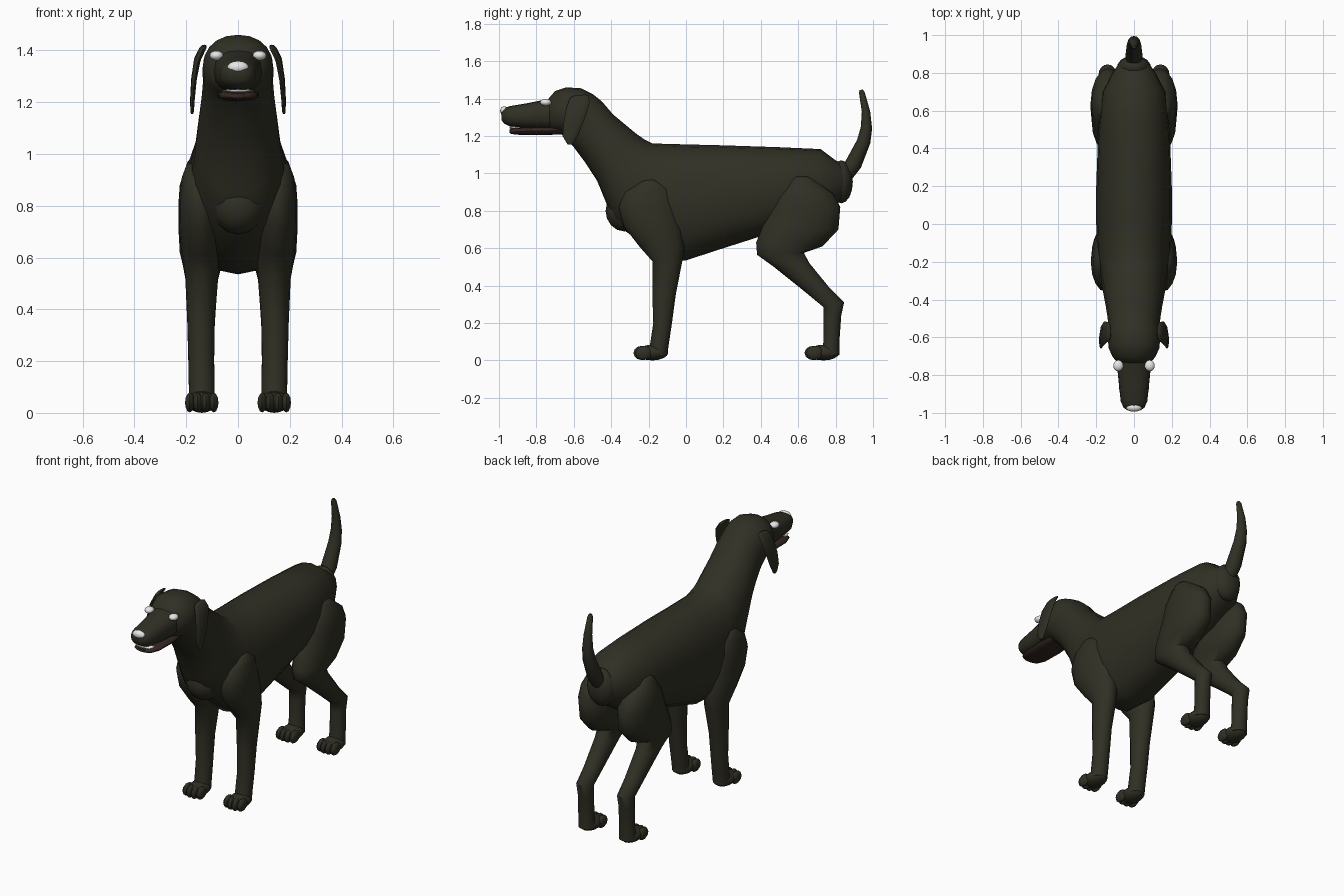
import bpy
import bmesh
from math import sin, cos, pi, radians, copysign
from mathutils import Vector

old = bpy.data.objects.get("Cube")
if old:
    bpy.data.objects.remove(old, do_unlink=True)


def make_material(name, colour):
    mat = bpy.data.materials.new(name)
    mat.use_nodes = True
    mat.diffuse_color = (*colour, 1)
    mat.node_tree.nodes["Principled BSDF"].inputs["Base Color"].default_value = (*colour, 1)
    return mat


COAT = make_material("dark olive coat", (.03, .029, .018))
LIP = make_material("dark brown lip", (.034, .02, .015))
WHITE = make_material("white", (.8, .8, .8))


def finish(name, bm, material):
    """Turn a bmesh into a smooth-shaded, single-colour object."""
    bmesh.ops.recalc_face_normals(bm, faces=bm.faces)
    mesh = bpy.data.meshes.new(name)
    bm.to_mesh(mesh)
    bm.free()
    mesh.materials.append(material)
    obj = bpy.data.objects.new(name, mesh)
    bpy.context.collection.objects.link(obj)
    bpy.ops.object.select_all(action='DESELECT')
    obj.select_set(True)
    bpy.context.view_layer.objects.active = obj
    bpy.ops.object.shade_smooth_by_angle(angle=radians(50))
    return obj


def soft(value, power):
    return copysign(abs(value) ** power, value)


def loft(name, rows, material=COAT, side=1, sides=16, bulge=(0, 0), power=1):
    """Skin rings, each spanning two side-profile points (y, z, y, z),
    with a half width and an optional sideways centre."""
    rings = []
    for ya, za, yb, zb, width, *offset in rows:
        x = side * offset[0] if offset else 0
        a, b = Vector((x, ya, za)), Vector((x, yb, zb))
        rings.append(((a + b) / 2, (a - b) / 2, width))

    # Smaller rings round off the ends
    def cap(end, inner, depth):
        centre, axis, width = end
        push = (centre - inner[0]).normalized() * depth
        return (centre + push, axis * .6, width * .6)

    rings = [cap(rings[0], rings[1], bulge[0]), *rings,
             cap(rings[-1], rings[-2], bulge[1])]
    bm = bmesh.new()
    loops = []
    for centre, axis, width in rings:
        loop = []
        for i in range(sides):
            t = 2 * pi * i / sides
            across = Vector((width * soft(sin(t), power), 0, 0))
            loop.append(bm.verts.new(centre + axis * soft(cos(t), power) + across))
        loops.append(loop)
    for low, high in zip(loops, loops[1:]):
        for i in range(sides):
            j = (i + 1) % sides
            bm.faces.new((low[i], low[j], high[j], high[i]))
    bm.faces.new(loops[0])
    bm.faces.new(loops[-1])
    return finish(name, bm, material)


def ball(name, centre, radii, material=COAT, segments=14):
    bm = bmesh.new()
    bmesh.ops.create_uvsphere(bm, u_segments=segments, v_segments=segments // 2 + 1, radius=1)
    bmesh.ops.scale(bm, vec=radii, verts=bm.verts)
    bmesh.ops.translate(bm, vec=centre, verts=bm.verts)
    return finish(name, bm, material)


# Trunk, neck and skull as one skin, from rump to brow
loft("body", [
    (.86, 1.04, .87, .88, .07),
    (.8, 1.07, .78, .82, .12),
    (.72, 1.13, .66, .74, .17),
    (.5, 1.14, .45, .68, .19),
    (.2, 1.15, .2, .6, .2),
    (0, 1.155, 0, .535, .2),
    (-.18, 1.16, -.14, .54, .195),
    (-.22, 1.18, -.28, .66, .18),
    (-.27, 1.215, -.38, .73, .17),
    (-.33, 1.265, -.43, .85, .16),
    (-.39, 1.315, -.475, .96, .15),
    (-.45, 1.385, -.54, 1.06, .14),
    (-.5, 1.425, -.6, 1.14, .135),
    (-.56, 1.455, -.645, 1.19, .138),
    (-.64, 1.46, -.67, 1.215, .135),
    (-.7, 1.44, -.7, 1.22, .115),
    (-.735, 1.4, -.73, 1.23, .09),
], sides=20, bulge=(.02, .02), power=.92)

ball("breast", (0, -.33, .8), (.105, .1, .11))
ball("rump", (0, .83, .955), (.09, .062, .115))

# Muzzle and lower jaw
loft("muzzle", [
    (-.66, 1.42, -.66, 1.23, .1),
    (-.75, 1.395, -.75, 1.235, .09),
    (-.85, 1.375, -.85, 1.24, .08),
    (-.94, 1.36, -.94, 1.25, .07),
    (-.975, 1.35, -.97, 1.265, .055),
], bulge=(0, .015), power=.85)
loft("lower_jaw", [
    (-.64, 1.25, -.64, 1.21, .07),
    (-.75, 1.25, -.75, 1.205, .082),
    (-.88, 1.245, -.88, 1.205, .078),
    (-.93, 1.24, -.93, 1.21, .06),
], LIP, bulge=(0, .015), power=.85)
loft("teeth", [
    (-.9, 1.25, -.9, 1.238, .06),
    (-.938, 1.25, -.938, 1.238, .048),
], WHITE, bulge=(0, .005))
ball("nose", (0, -.972, 1.335), (.042, .022, .024), WHITE)

# Tail
loft("tail", [
    (.83, 1.03, .88, .96, .04),
    (.855, 1.07, .935, 1.03, .045),
    (.915, 1.18, .985, 1.16, .038),
    (.935, 1.25, .995, 1.24, .032),
    (.94, 1.33, .985, 1.33, .025),
    (.925, 1.43, .955, 1.435, .016),
], sides=12, bulge=(0, .015))

for label, side in (("left", 1), ("right", -1)):
    ball(label + "_eye", (side * .083, -.75, 1.38), (.027, .03, .019), WHITE)

    # Drooping ear flap
    loft(label + "_ear", [
        (-.62, 1.405, -.52, 1.415, .014, .135),
        (-.64, 1.35, -.515, 1.38, .013, .157),
        (-.655, 1.27, -.535, 1.31, .011, .17),
        (-.66, 1.2, -.57, 1.22, .009, .176),
        (-.64, 1.165, -.6, 1.165, .007, .177),
    ], side=side, sides=12, bulge=(.01, .01))

    # Shoulder and front leg
    loft(label + "_front_leg", [
        (-.25, .95, -.15, .96, .035, .165),
        (-.33, .9, -.08, .92, .065, .152),
        (-.36, .82, -.05, .82, .08, .148),
        (-.335, .72, -.02, .7, .08, .147),
        (-.25, .61, -.01, .6, .075, .143),
        (-.18, .53, -.02, .53, .064, .14),
        (-.18, .35, -.055, .35, .053, .143),
        (-.175, .2, -.075, .2, .05, .142),
        (-.19, .1, -.09, .1, .05, .14),
        (-.2, .03, -.1, .03, .05, .14),
    ], side=side, bulge=(.01, .01))

    # Thigh, shank and hock
    loft(label + "_hind_leg", [
        (.56, .97, .68, .97, .045, .15),
        (.48, .87, .79, .89, .085, .14),
        (.45, .8, .825, .82, .095, .135),
        (.41, .72, .815, .7, .098, .132),
        (.375, .63, .73, .61, .09, .135),
        (.38, .565, .63, .575, .075, .138),
        (.47, .5, .66, .52, .062, .14),
        (.62, .38, .77, .385, .053, .14),
        (.735, .285, .845, .31, .048, .14),
        (.735, .24, .83, .24, .046, .14),
        (.735, .1, .82, .1, .048, .14),
        (.72, .03, .82, .03, .05, .14),
    ], side=side, bulge=(.015, .01))

    # Paws with four toes each
    for leg, y in (("front", -.18), ("hind", .735)):
        paw = label + "_" + leg
        ball(paw + "_paw", (side * .14, y, .042), (.06, .085, .042))
        for n in range(4):
            spread = (n - 1.5) * .031
            front = y - .06 + abs(spread) * .3
            ball(f"{paw}_toe_{n + 1}", (side * .14 + spread, front, .04),
                 (.019, .046, .038), segments=10)
